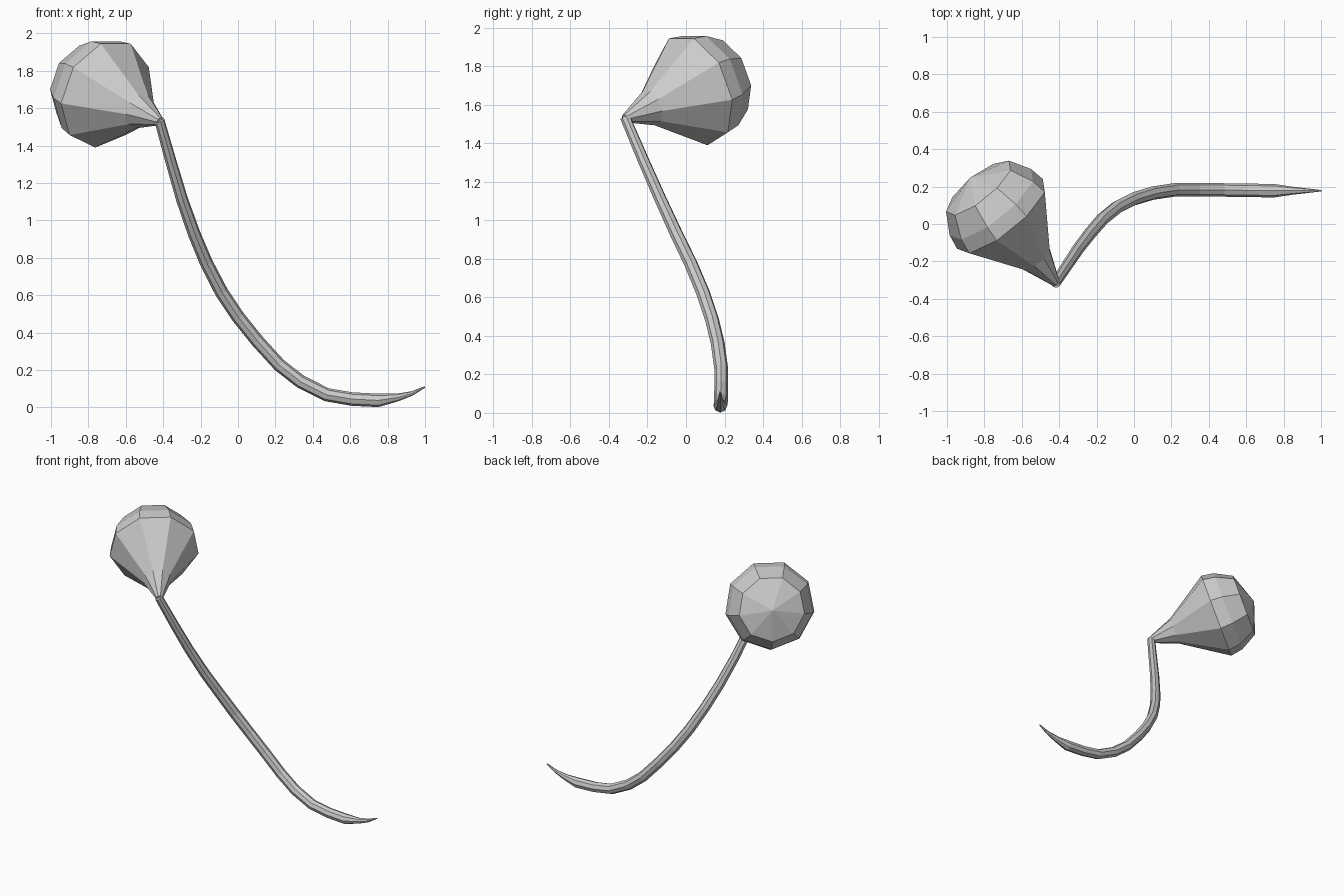
import bpy, bmesh
from math import sin, cos, pi
from mathutils import Vector

if "Cube" in bpy.data.objects:
    bpy.data.objects.remove(bpy.data.objects["Cube"])


def skin(name, rings, cap_start=True, cap_end=True):
    """Bridge a list of vertex rings into a flat-shaded mesh object.
    A ring with one point becomes a fan tip."""
    bm = bmesh.new()
    loops = [[bm.verts.new(p) for p in ring] for ring in rings]
    for a, b in zip(loops, loops[1:]):
        n = max(len(a), len(b))
        for i in range(n):
            j = (i + 1) % n
            if len(b) == 1:
                bm.faces.new((a[i], a[j], b[0]))
            else:
                bm.faces.new((a[i], a[j], b[j], b[i]))
    if cap_start:
        bm.faces.new(loops[0][::-1])
    if cap_end and len(loops[-1]) > 2:
        bm.faces.new(loops[-1])
    bmesh.ops.recalc_face_normals(bm, faces=bm.faces)
    mesh = bpy.data.meshes.new(name)
    bm.to_mesh(mesh)
    bm.free()
    obj = bpy.data.objects.new(name, mesh)
    bpy.context.collection.objects.link(obj)
    return obj


def ring(center, u, v, radius, sides):
    return [center + radius * (cos(2 * pi * i / sides) * u + sin(2 * pi * i / sides) * v)
            for i in range(sides)]


# Curved stem: x, y, z, radius from the root tip to the top
path = [
    (1.00, 0.178, 0.11, 0.004), (0.93, 0.178, 0.075, 0.012),
    (0.85, 0.178, 0.053, 0.021), (0.75, 0.178, 0.038, 0.036),
    (0.61, 0.180, 0.045, 0.036), (0.475, 0.182, 0.068, 0.036),
    (0.335, 0.183, 0.138, 0.036), (0.22, 0.183, 0.228, 0.036),
    (0.10, 0.165, 0.36, 0.036), (0.00, 0.135, 0.485, 0.036),
    (-0.09, 0.09, 0.62, 0.036), (-0.17, 0.025, 0.775, 0.035),
    (-0.235, -0.05, 0.93, 0.034), (-0.30, -0.135, 1.115, 0.032),
    (-0.36, -0.225, 1.32, 0.030), (-0.42, -0.316, 1.535, 0.027),
]
pts = [Vector(p[:3]) for p in path]
rings = []
u = Vector((0, 1, 0))
for i, p in enumerate(pts):
    t = (pts[min(i + 1, len(pts) - 1)] - pts[max(i - 1, 0)]).normalized()
    u = (u - t * u.dot(t)).normalized()
    rings.append(ring(p, u, t.cross(u), path[i][3], 8))
skin("stem", rings)

# Nine-sided bulb, one corner pointing down, tilted up and backwards
base = Vector((-0.415, -0.318, 1.53))
axis = Vector((-0.292, 0.36, 0.146)).normalized()
down = (Vector((0, 0, -1)) + axis * axis.z).normalized()
side = axis.cross(down)
profile = [(0.0, 0.022), (0.18, 0.095), (0.486, 0.30), (0.572, 0.285), (0.69, 0.22)]
rings = [ring(base + axis * d, down, side, r, 9) for d, r in profile]
rings.append([base + axis * 0.765])
skin("bulb", rings)
